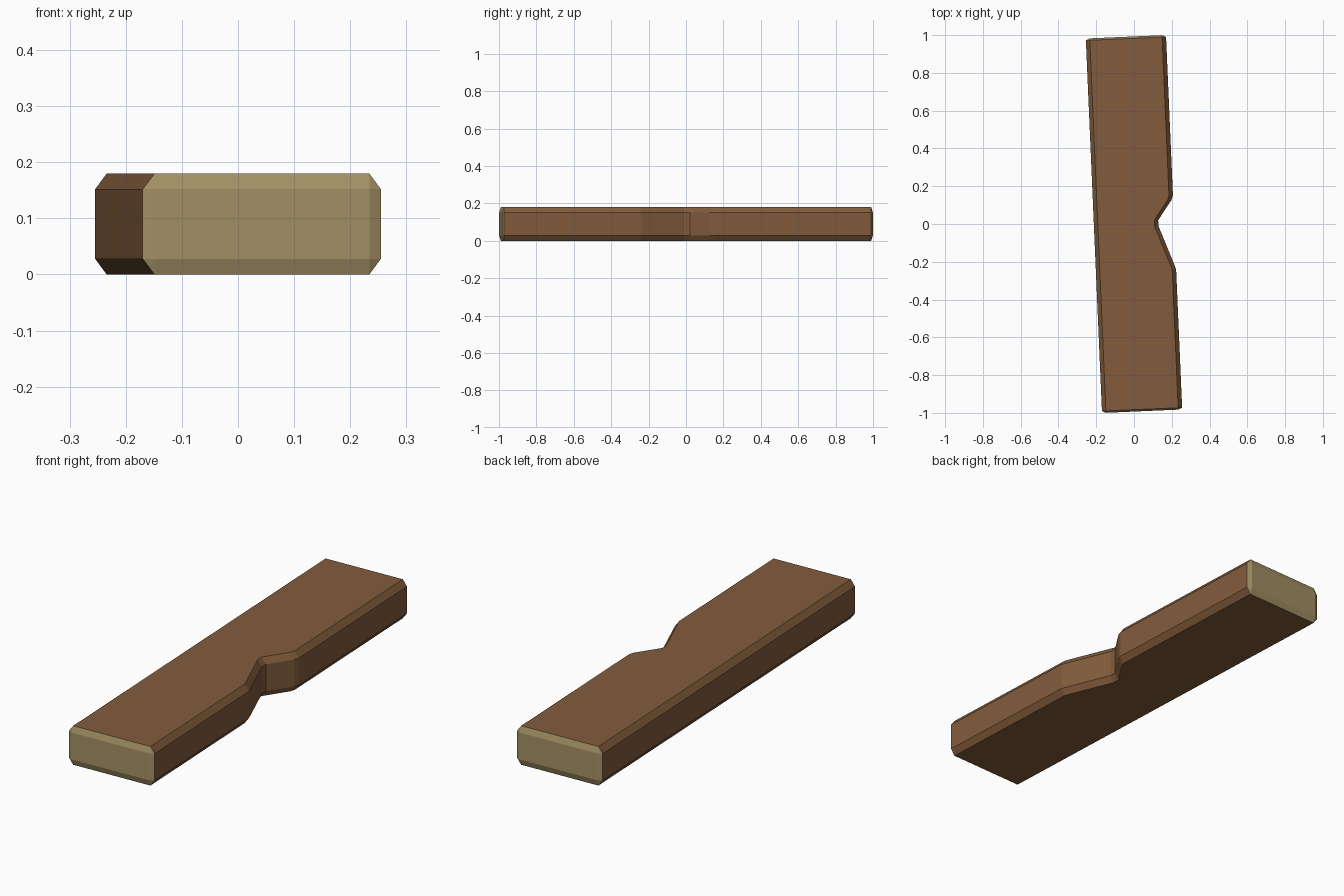
import bpy, bmesh, math
from mathutils import Matrix

if "Cube" in bpy.data.objects:
    bpy.data.objects.remove(bpy.data.objects["Cube"])

W, L, H = 0.2125, 0.992, 0.18        # half width, half length, height
BU, BV, BZ = 0.021, 0.010, 0.028     # bevel across, along and up
TILT = math.radians(2.48)


def make_material(name, rgb):
    m = bpy.data.materials.new(name)
    m.diffuse_color = (*rgb, 1)
    m.use_nodes = True
    m.node_tree.nodes["Principled BSDF"].inputs["Base Color"].default_value = m.diffuse_color
    return m


# Plank outline, counter-clockwise, with a notch in the right side
outline = [
    (-W + BU, -L), (W - BU, -L), (W, -L + BV),
    (W, -0.25), (0.2055, -0.228),
    (0.129, -0.016), (0.129, 0.015),
    (0.204, 0.119), (W, 0.141),
    (W, L - BV), (W - BU, L), (-W + BU, L),
    (-W, L - BV), (-W, -L + BV),
]


def inset(u, v):
    """Pull side points inward and end points back from the tip."""
    if abs(v) > L - BV / 2:
        return u, math.copysign(L - BV, v)
    return u - math.copysign(BU, u), v


inner = [inset(u, v) for u, v in outline]

# Stack of rings, joined into a bevelled solid
bm = bmesh.new()
rings = []
for pts, z in ((inner, 0), (outline, BZ), (outline, H - BZ), (inner, H)):
    rings.append([bm.verts.new((u, v, z)) for u, v in pts])
n = len(outline)
for low, high in zip(rings, rings[1:]):
    for i in range(n):
        j = (i + 1) % n
        bm.faces.new((low[i], low[j], high[j], high[i]))
bmesh.ops.remove_doubles(bm, verts=bm.verts[:], dist=0.0005)

# Top and bottom faces close the open rims
bmesh.ops.holes_fill(bm, edges=[e for e in bm.edges if e.is_boundary], sides=0)
bmesh.ops.recalc_face_normals(bm, faces=bm.faces[:])

# Cut end grain is lighter than the sides
for f in bm.faces:
    f.material_index = int(abs(f.calc_center_median().y) > L - BV + 0.001)

bm.transform(Matrix.Rotation(TILT, 4, 'Z'))
mesh = bpy.data.meshes.new("notched_plank")
bm.to_mesh(mesh)
bm.free()
mesh.materials.append(make_material("brown wood", (0.223, 0.107, 0.045)))
mesh.materials.append(make_material("pale end grain", (0.37, 0.28, 0.13)))
bpy.context.collection.objects.link(bpy.data.objects.new("notched_plank", mesh))
